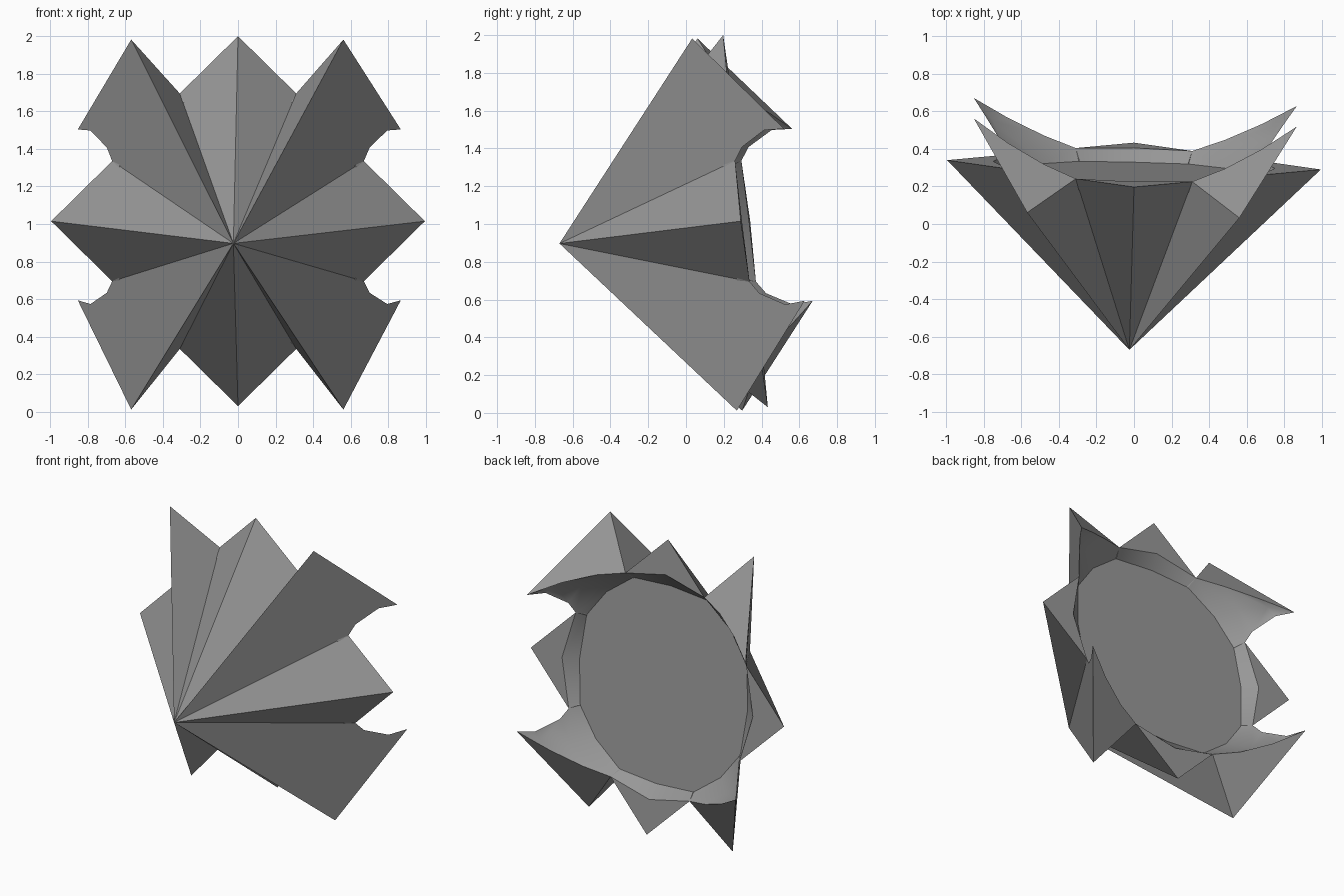
import bpy, bmesh, math
from mathutils import Vector, Matrix

if "Cube" in bpy.data.objects:
    bpy.data.objects.remove(bpy.data.objects["Cube"])

# Local space: x across, y up the star, z = height above the rim plane (towards the back)
APEX = Vector((0, 0, -0.985))
TOP, SIDE = Vector((0, 0.985, 0)), Vector((0.995, 0, 0))
IN_A, IN_B = Vector((0.31, 0.68, 0)), Vector((0.67, 0.32, 0))
CORNER, HORN = Vector((0.565, 0.985, -0.15)), Vector((0.86, 0.455, 0.28))
RIM_T, RIM_S = Vector((0, 0.75, 0)), Vector((0.75, 0, 0))
DEPTH = -0.065
FLOOR = Vector((0, 0, DEPTH))

# Concave scoop edges of the flap: side edge and back edge
side_arc = [IN_B, Vector((0.70, 0.387, 0.045)), Vector((0.79, 0.462, 0.175)), HORN]
back_arc = [IN_A] + [IN_A.lerp(HORN, t).lerp(CORNER, 0.07) for t in (0.3, 0.68)] + [HORN]

# Middle line of the scooped wall between both edges
mid_arc = [Vector((0.49, 0.49, DEPTH))]
for a, b in zip(back_arc[1:3], side_arc[1:3]):
    mid_arc.append((a + b) / 2 + Vector((0.02, 0.02, -0.02)))

bm = bmesh.new()


def add_face(points, sx, sy, smooth=False):
    verts = [bm.verts.new((p.x * sx, p.y * sy, p.z)) for p in points]
    bm.faces.new(verts).smooth = smooth


def sunk(p, scale):
    return Vector((p.x * scale, p.y * scale, DEPTH))


def quadrant(sx, sy):
    # pleated front
    for a, b in ((TOP, IN_A), (IN_A, CORNER), (IN_B, SIDE)):
        add_face([APEX, a, b], sx, sy)
    add_face([APEX, CORNER, HORN] + side_arc[2::-1], sx, sy)
    # flat backs of the points and of the corner flap
    add_face([TOP, IN_A, RIM_T], sx, sy)
    add_face([SIDE, IN_B, RIM_S], sx, sy)
    add_face([CORNER, HORN] + back_arc[2::-1], sx, sy)
    # scooped wall of the flap
    for arc in (back_arc, side_arc):
        for i in range(2):
            add_face([arc[i], arc[i + 1], mid_arc[i + 1], mid_arc[i]], sx, sy, True)
        add_face([arc[2], HORN, mid_arc[2]], sx, sy, True)
    # dish: narrow wall under the rim, then the flat floor
    low_t, low_s = sunk(RIM_T, 0.88), sunk(RIM_S, 0.88)
    low_a, low_b = sunk(IN_A, 0.94), sunk(IN_B, 0.94)
    add_face([RIM_T, IN_A, low_a, low_t], sx, sy, True)
    add_face([RIM_S, IN_B, low_b, low_s], sx, sy, True)
    add_face([IN_A, mid_arc[0], low_a], sx, sy, True)
    add_face([IN_B, mid_arc[0], low_b], sx, sy, True)
    ring = [low_t, low_a, mid_arc[0], low_b, low_s]
    for a, b in zip(ring, ring[1:]):
        add_face([a, b, FLOOR], sx, sy)


for sx in (1, -1):
    for sy in (1, -1):
        quadrant(sx, sy)

bmesh.ops.remove_doubles(bm, verts=bm.verts, dist=0.0005)

# Stand upright with the slight backward tilt and turn
place = Matrix(((1, 0, 0.025, 0), (-0.025, -0.12, 1, 0.315), (0, 1, 0.12, 1.015), (0, 0, 0, 1)))
bmesh.ops.transform(bm, matrix=place, verts=bm.verts)
bmesh.ops.recalc_face_normals(bm, faces=bm.faces)

mesh = bpy.data.meshes.new("pleated_star_dish")
bm.to_mesh(mesh)
bm.free()
star = bpy.data.objects.new("pleated_star_dish", mesh)
bpy.context.collection.objects.link(star)

# Dark grey finish
dark = bpy.data.materials.new("dark_grey")
dark.diffuse_color = (0.31, 0.31, 0.31, 1)
dark.use_nodes = True
dark.node_tree.nodes["Principled BSDF"].inputs["Base Color"].default_value = dark.diffuse_color
mesh.materials.append(dark)
